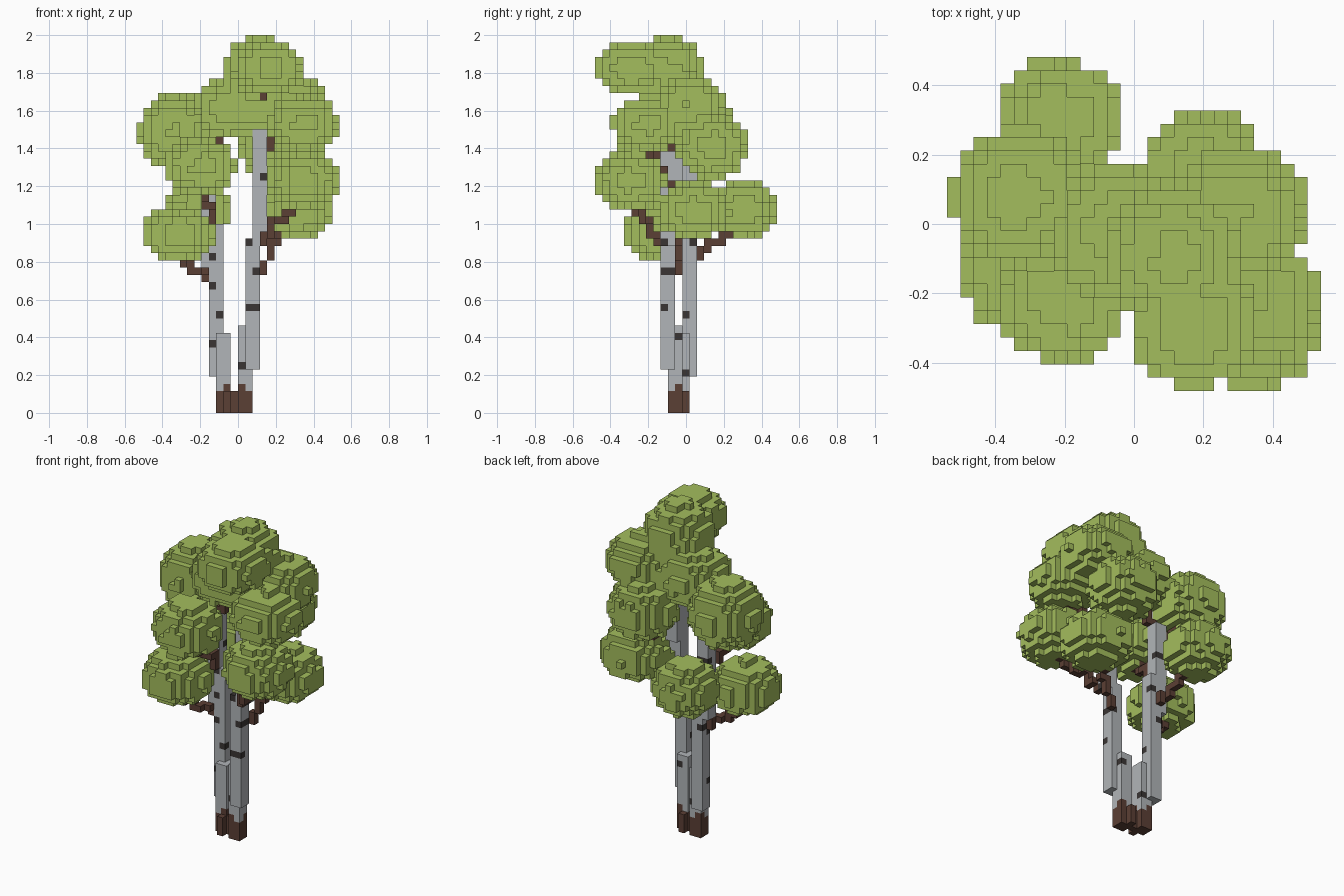
import bpy, bmesh, random
from mathutils import Vector

if "Cube" in bpy.data.objects:
    bpy.data.objects.remove(bpy.data.objects["Cube"])

random.seed(4)
V = 2 / 52            # voxel size; x cells start at i*V, y cells are centred on j*V


def material(name, rgb):
    m = bpy.data.materials.new(name)
    m.diffuse_color = (*rgb, 1)
    m.use_nodes = True
    m.node_tree.nodes["Principled BSDF"].inputs["Base Color"].default_value = m.diffuse_color
    return m


LEAF, BARK, WOOD, MARK = range(4)
MATS = [material("leaf green", (0.37, 0.51, 0.11)),
        material("pale bark", (0.44, 0.46, 0.48)),
        material("brown wood", (0.105, 0.050, 0.035)),
        material("dark bark mark", (0.042, 0.036, 0.034))]

cells = {}            # (i, j, k) -> (part name, colour)


def put(cell, part, colour):
    if cell not in cells:
        cells[cell] = (part, colour)


def to_cell(p):
    return (int(p.x // V), round(p.y / V), int(p.z // V))


# Root flare: brown lobes joining both stems, with a jagged top
for i in range(-3, 2):
    for j in range(-2, 1):
        if (i, j) in ((-3, -2), (1, 0), (-1, -2), (-1, 0)):
            continue
        for k in range(3):
            put((i, j, k), "root_flare", WOOD)
for c in ((-3, 0, 3), (-2, -1, 3), (0, -2, 3), (1, -1, 3)):
    put(c, "root_flare", WOOD)

# Dark marks on the stems
marks = {(0, -2, 6), (1, -3, 14), (2, -3, 14), (1, -3, 23), (3, -3, 23),
         (3, -3, 32), (1, -1, 10), (3, -2, 31), (2, -2, 19), (2, -3, 19),
         (-4, 0, 9), (-3, 0, 13), (-4, 0, 17), (-4, 0, 21), (-4, 0, 25),
         (-2, 0, 5), (-4, 1, 18), (-3, 1, 23), (-5, 1, 29), (-4, 1, 29)}

# Stems: overlapping 2x2 columns stepping outwards (i, j, bottom, top)
stems = {"right_trunk": [(0, -2, 3, 12), (1, -3, 6, 24), (2, -3, 23, 41), (2, -2, 30, 41)],
         "left_trunk": [(-3, -1, 3, 11), (-4, 0, 5, 26), (-5, 0, 20, 35)]}
for part, columns in stems.items():
    for i, j, k0, k1 in columns:
        for k in range(k0, k1):
            for c in ((i, j, k), (i + 1, j, k), (i, j + 1, k), (i + 1, j + 1, k)):
                put(c, part, MARK if c in marks else BARK)

# Branches: one voxel thick paths from the stems into the leaf clumps
branches = [
    [(.13, -.05, .75), (.17, -.04, .85), (.20, -.02, .92), (.25, .0, 1.02)],
    [(.13, -.13, .90), (.17, -.17, .95), (.19, -.20, 1.02), (.29, -.27, 1.06), (.32, -.27, 1.15)],
    [(.16, -.10, 1.24), (.22, -.16, 1.34), (.29, -.19, 1.37), (.33, -.20, 1.46)],
    [(.16, -.06, 1.21), (.18, .08, 1.21), (.19, .10, 1.35)],
    [(.16, -.08, 1.42), (.25, .0, 1.55)],
    [(.13, -.12, 1.55), (.13, -.18, 1.67), (.13, -.23, 1.68), (.17, -.28, 1.78)],
    [(-.14, .0, .70), (-.19, -.03, .75), (-.29, -.10, .79), (-.31, -.12, .90)],
    [(-.14, .04, .82), (-.17, .15, .90), (-.20, .26, 1.0)],
    [(-.135, -.04, 1.02), (-.135, -.04, 1.09), (-.17, -.08, 1.13), (-.17, -.16, 1.14), (-.2, -.2, 1.25)],
    [(-.17, .03, 1.2), (-.32, .08, 1.42)],
    [(-.14, .0, 1.3), (-.05, .0, 1.55)]]
for n, path in enumerate(branches, 1):
    for a, b in zip(path, path[1:]):
        a, b = Vector(a), Vector(b)
        for s in range(41):
            put(to_cell(a.lerp(b, s / 40)), f"branch_{n}", WOOD)

# Leaf clumps: lumpy voxel ellipsoids (centre x, y, z, radius, half height)
clumps = [(.11, -.09, 1.80, .19, .19), (.17, -.29, 1.825, .185, .14), (-.04, -.03, 1.61, .19, .165),
          (.10, -.04, 1.61, .17, .16), (.29, .02, 1.64, .19, .15), (.345, -.21, 1.53, .185, .145),
          (-.335, .08, 1.495, .195, .195), (.195, .14, 1.41, .185, .17), (-.20, -.21, 1.31, .185, .155),
          (.345, -.295, 1.23, .185, .155), (.31, .04, 1.07, .19, .15), (-.21, .30, 1.08, .175, .155),
          (-.315, -.14, .95, .185, .15)]
for n, (cx, cy, cz, r, rz) in enumerate(clumps, 1):
    for i in range(-14, 14):
        for j in range(-12, 13):
            for k in range(18, 52):
                d = (abs((i + .5) * V - cx) / r) ** 2.1 + (abs(j * V - cy) / r) ** 2.1 \
                    + (abs((k + .5) * V - cz) / rz) ** 2.1
                if d < 1 + random.uniform(-.05, .07):
                    put((i, j, k), f"leaf_clump_{n}", LEAF)

# Turn each part's exposed voxel sides into a mesh
SIDES = []
for axis in range(3):
    for sign in (0, 1):
        step = [0, 0, 0]
        step[axis] = 1 if sign else -1
        quad = []
        for u, w in ((0, 0), (1, 0), (1, 1), (0, 1)):
            p = [0, 0, 0]
            p[axis], p[(axis + 1) % 3], p[(axis + 2) % 3] = sign, u, w
            quad.append(p)
        SIDES.append((step, quad if sign else quad[::-1]))

parts = {}
for cell, (part, colour) in cells.items():
    parts.setdefault(part, []).append((cell, colour))
for part, members in parts.items():
    bm = bmesh.new()
    verts = {}
    used = sorted({c for _, c in members})
    for (i, j, k), colour in members:
        for step, quad in SIDES:
            if (i + step[0], j + step[1], k + step[2]) in cells:
                continue
            ring = []
            for q in quad:
                key = (i + q[0], j + q[1], k + q[2])
                if key not in verts:
                    verts[key] = bm.verts.new((key[0] * V, (key[1] - .5) * V, key[2] * V))
                ring.append(verts[key])
            bm.faces.new(ring).material_index = used.index(colour)
    if bm.faces:
        mesh = bpy.data.meshes.new(part)
        bm.to_mesh(mesh)
        for c in used:
            mesh.materials.append(MATS[c])
        bpy.context.collection.objects.link(bpy.data.objects.new(part, mesh))
    bm.free()
